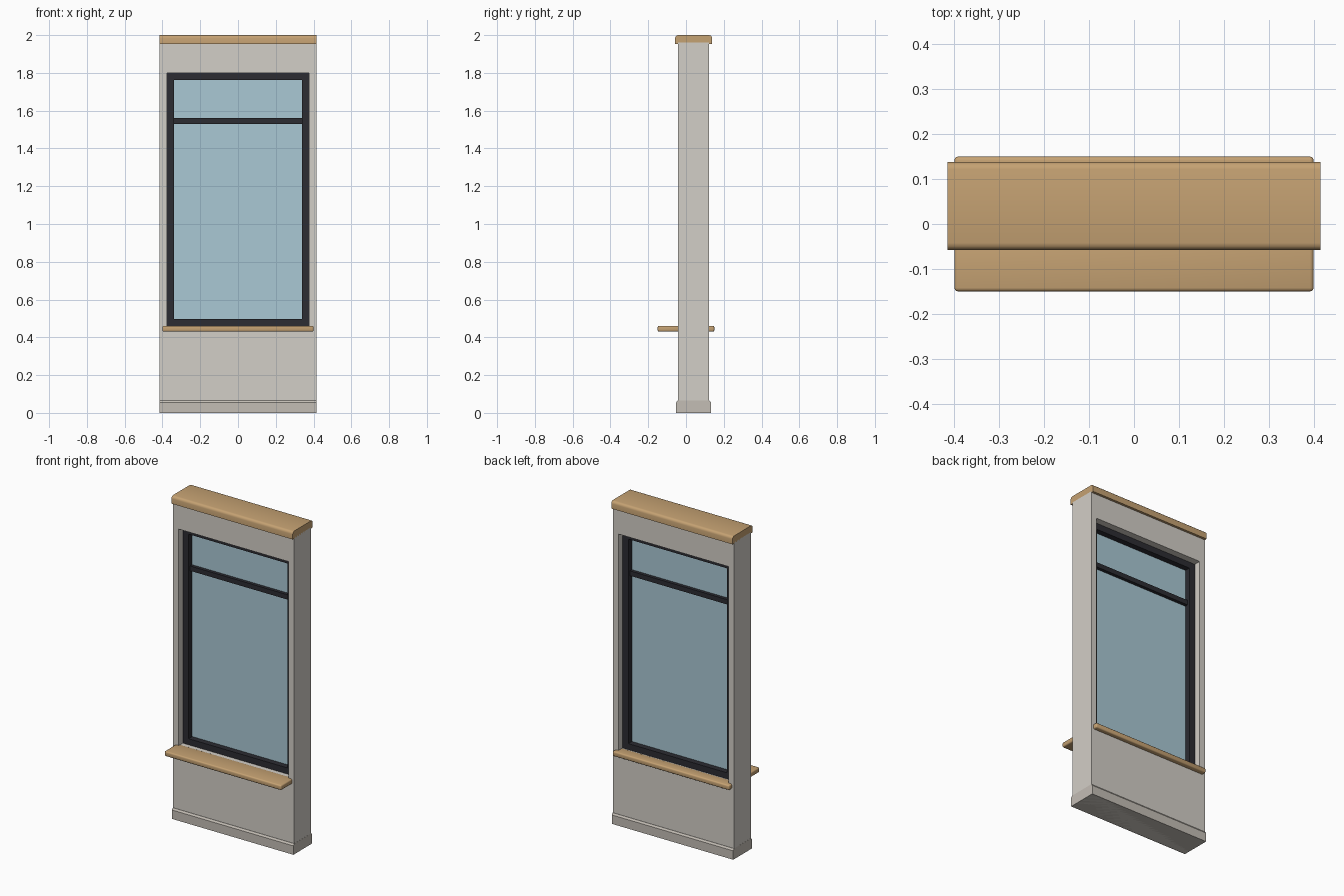
import bpy, bmesh

if "Cube" in bpy.data.objects:
    bpy.data.objects.remove(bpy.data.objects["Cube"])

CY = 0.04  # wall centre line in y


def material(name, rgb):
    m = bpy.data.materials.new(name)
    m.diffuse_color = (*rgb, 1)
    m.use_nodes = True
    m.node_tree.nodes["Principled BSDF"].inputs["Base Color"].default_value = m.diffuse_color
    return m


PLASTER = material("plaster", (0.65, 0.62, 0.57))
STONE = material("stone", (0.55, 0.51, 0.46))
WOOD = material("wood", (0.56, 0.36, 0.17))
METAL = material("dark_metal", (0.025, 0.025, 0.032))
GLASS = material("glass", (0.40, 0.58, 0.66))


def finish(name, bm, mat):
    bmesh.ops.recalc_face_normals(bm, faces=bm.faces)
    me = bpy.data.meshes.new(name)
    bm.to_mesh(me)
    bm.free()
    me.materials.append(mat)
    ob = bpy.data.objects.new(name, me)
    bpy.context.collection.objects.link(ob)
    return ob


def box(name, x, y, z, mat, bevel=0):
    """Box from (min, max) ranges with optional rounded edges."""
    bm = bmesh.new()
    bmesh.ops.create_cube(bm, size=1)
    for v in bm.verts:
        v.co = [r[0] + (c + 0.5) * (r[1] - r[0]) for c, r in zip(v.co, (x, y, z))]
    if bevel:
        bmesh.ops.bevel(bm, geom=bm.edges[:], offset=bevel, segments=3,
                        profile=0.5, affect='EDGES')
    return finish(name, bm, mat)


def ring(name, outer, inner, y, mat):
    """Rectangular frame; outer / inner = (half width, z low, z high)."""
    bm = bmesh.new()
    loops = []
    for yy in y:
        for w, lo, hi in (outer, inner):
            loops.append([bm.verts.new((a, yy, b)) for a, b in
                          ((-w, lo), (w, lo), (w, hi), (-w, hi))])
    fo, fi, bo, bi = loops
    for a, b in ((fo, fi), (bo, bi), (fo, bo), (fi, bi)):
        for i in range(4):
            j = (i + 1) % 4
            bm.faces.new((a[i], a[j], b[j], b[i]))
    return finish(name, bm, mat)


def extrude_profile(name, half, w, mat):
    """Mirror a half (y offset, z) profile about CY and extrude it along x."""
    pts = [(CY + y, z) for y, z in half] + [(CY - y, z) for y, z in reversed(half)]
    bm = bmesh.new()
    face = bm.faces.new([bm.verts.new((-w, y, z)) for y, z in pts])
    ext = bmesh.ops.extrude_face_region(bm, geom=[face], use_keep_orig=True)
    for v in ext["geom"]:
        if isinstance(v, bmesh.types.BMVert):
            v.co.x = w
    return finish(name, bm, mat)


# Wall panel with window opening
ring("wall", (0.415, 0.0, 1.96), (0.377, 0.459, 1.80), (-0.043, 0.123), PLASTER)

# Skirting along the bottom and rounded wooden cap on top
extrude_profile("skirting", [(0.092, 0), (0.092, 0.055), (0.084, 0.066)], 0.4155, STONE)
extrude_profile("top_cap", [(0.098, 1.953), (0.098, 1.984), (0.0958, 1.992),
                            (0.090, 1.998), (0.082, 2.0)], 0.415, WOOD)

# Window frame, crossbar and glass
ring("window_frame", (0.377, 0.459, 1.80), (0.338, 0.497, 1.762), (0.0, 0.08), METAL)
box("crossbar", (-0.338, 0.338), (0.015, 0.065), (1.53, 1.56), METAL)
box("glass_pane", (-0.338, 0.338), (0.035, 0.045), (0.497, 1.762), GLASS)

# Sill boards on both sides
box("front_sill", (-0.4, 0.4), (-0.15, -0.025), (0.43, 0.461), WOOD, 0.008)
box("back_sill", (-0.4, 0.4), (0.085, 0.15), (0.43, 0.461), WOOD, 0.008)

# Smooth rounded parts, keep edges sharp
for ob in bpy.context.collection.objects:
    ob.select_set(True)
    bpy.context.view_layer.objects.active = ob
bpy.ops.object.shade_smooth_by_angle(angle=0.6)
